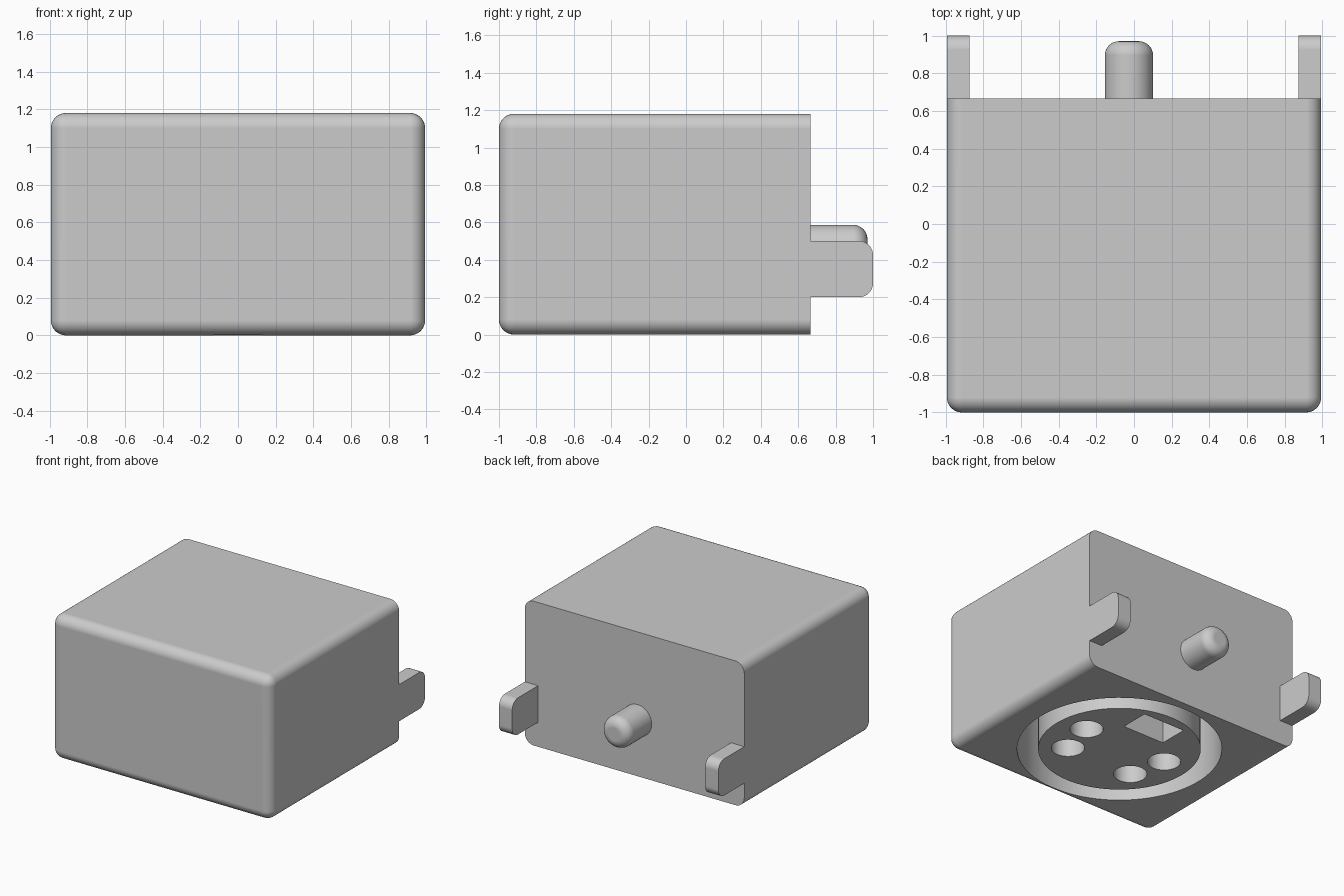
import bpy, bmesh, math
from mathutils import Matrix, Vector

cube = bpy.data.objects.get("Cube")
if cube:
    bpy.data.objects.remove(cube, do_unlink=True)

GREY = (0.6, 0.6, 0.6, 1)
grey = bpy.data.materials.new("light grey plastic")
grey.use_nodes = True
grey.diffuse_color = GREY
grey.node_tree.nodes["Principled BSDF"].inputs["Base Color"].default_value = GREY

BACK = 0.665          # y of the rear face
SOCKET = Vector((0, -0.17, 0))


def make(name, bm):
    bmesh.ops.recalc_face_normals(bm, faces=bm.faces)
    mesh = bpy.data.meshes.new(name)
    bm.to_mesh(mesh)
    bm.free()
    mesh.materials.append(grey)
    obj = bpy.data.objects.new(name, mesh)
    bpy.context.collection.objects.link(obj)
    return obj


def box(lo, hi):
    lo, hi = Vector(lo), Vector(hi)
    bm = bmesh.new()
    bmesh.ops.create_cube(bm, size=1)
    for v in bm.verts:
        v.co = (lo + hi) / 2 + v.co * (hi - lo)
    return bm


def cylinder(radius, depth, matrix, segments=48):
    bm = bmesh.new()
    bmesh.ops.create_cone(bm, cap_ends=True, segments=segments, radius1=radius,
                          radius2=radius, depth=depth, matrix=matrix)
    return bm


def round_edges(bm, rule, radius):
    edges = [e for e in bm.edges if rule(*(v.co for v in e.verts))]
    bmesh.ops.bevel(bm, geom=edges, offset=radius, segments=8,
                    profile=0.5, affect='EDGES', clamp_overlap=True)
    return bm


def finish(obj):
    obj.data.shade_smooth()
    obj.data.set_sharp_from_angle(angle=math.radians(30))
    mod = obj.modifiers.new("even shading", 'WEIGHTED_NORMAL')
    mod.keep_sharp = True


def cut(obj, cutter):
    mod = obj.modifiers.new("cut", 'BOOLEAN')
    mod.operation, mod.solver, mod.object = 'DIFFERENCE', 'EXACT', cutter
    bpy.context.view_layer.objects.active = obj
    bpy.ops.object.modifier_apply(modifier=mod.name)
    bpy.data.objects.remove(cutter, do_unlink=True)


# Housing: every edge rounded except those around the rear face
body = box((-0.993, -1, 0), (0.993, BACK, 1.18))
round_edges(body, lambda a, b: min(a.y, b.y) < 0, 0.08)
housing = make("housing", body)

# Ring groove around the socket core
groove = make("groove_cutter", cylinder(0.768, 1.6, Matrix.Translation(SOCKET), 96))
cut(groove, make("core_cutter", cylinder(0.61, 2, Matrix.Translation(SOCKET), 96)))
cut(housing, groove)

# Four pin holes and the key slot
for side in (-1, 1):
    for x, y in ((0.38, 0.068), (0.305, -0.238)):
        place = Matrix.Translation(SOCKET + Vector((side * x, y, 0)))
        cut(housing, make("pin_cutter", cylinder(0.125, 1.2, place)))
slot = box((-0.19, 0.28, -0.6), (0.19, 0.52, 0.6))
bmesh.ops.translate(slot, verts=slot.verts, vec=SOCKET)
cut(housing, make("slot_cutter", slot))
finish(housing)

# Mounting tabs with rounded rear corners
for name, lo, hi in (("right_tab", -0.993, -0.873), ("left_tab", 0.873, 0.993)):
    tab = box((lo, BACK - 0.02, 0.2), (hi, 1, 0.5))
    round_edges(tab, lambda a, b: min(a.y, b.y) > 0.9 and abs(a.x - b.x) > 0.1, 0.075)
    finish(make(name, tab))

# Rear locating post with a rounded end
start, end = BACK - 0.02, 0.97
place = Matrix.Translation((-0.027, (start + end) / 2, 0.458)) @ Matrix.Rotation(math.pi / 2, 4, 'X')
post = cylinder(0.128, end - start, place)
round_edges(post, lambda a, b: min(a.y, b.y) > 0.9, 0.075)
finish(make("locating_post", post))
